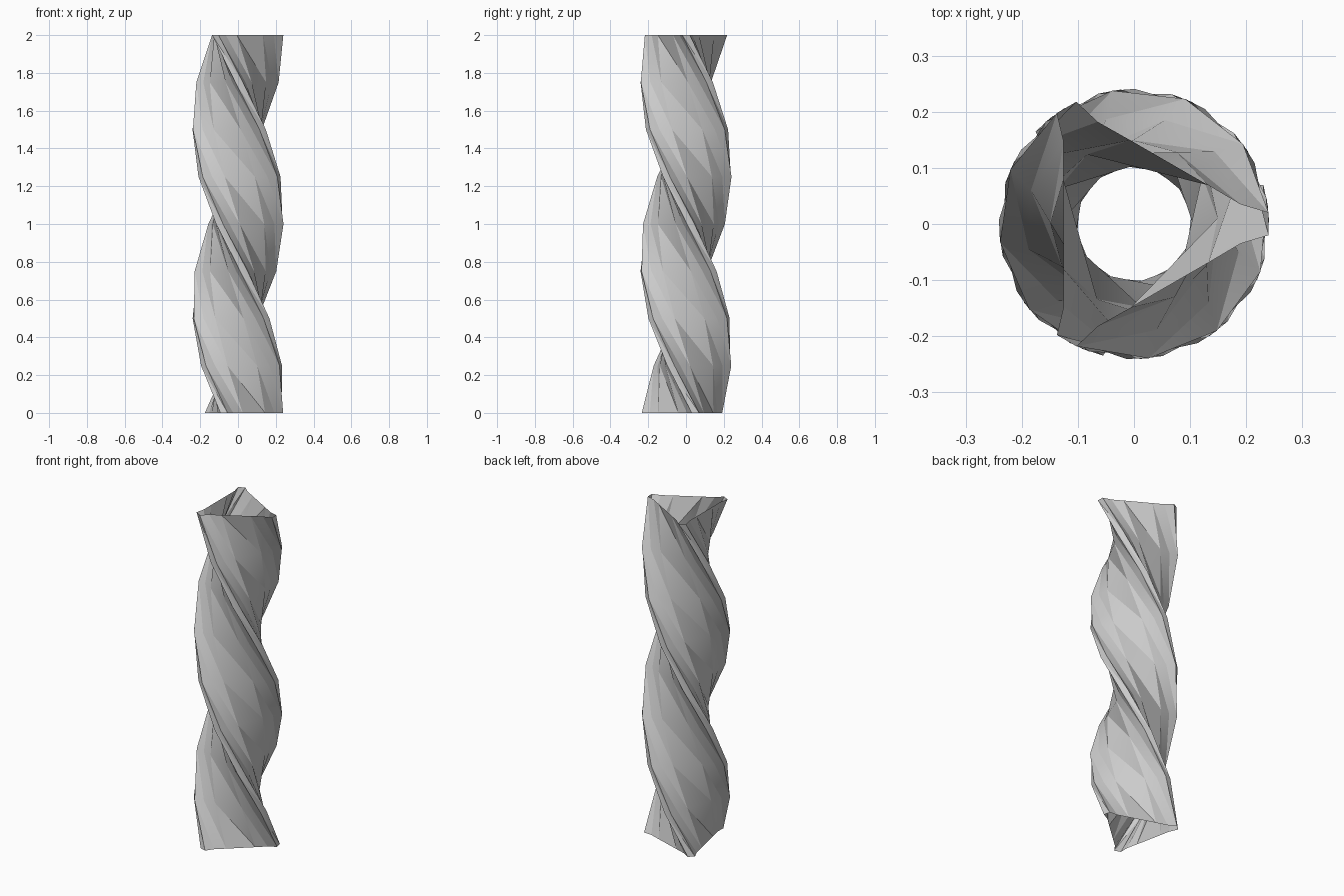
import bpy, bmesh, math
from mathutils import Vector, Matrix

if "Cube" in bpy.data.objects:
    bpy.data.objects.remove(bpy.data.objects["Cube"])

HEIGHT = 2.0
SEGMENTS = 8
TWIST = math.radians(-252)      # clockwise going up
START = math.radians(252)       # a corner faces +x at the top

# One third of the section: narrow blunt corner plus the flat side after it
corner = [Vector((0.19, -0.035, 0)), Vector((0.24, -0.02, 0)),
          Vector((0.24, 0.02, 0)), Vector((0.19, 0.035, 0))]
to_side = Matrix.Rotation(math.radians(60), 3, 'Z')
side = [to_side @ Vector((0.126, t, 0)) for t in (-0.08, 0.08)]

section = []
for k in range(3):
    turn = Matrix.Rotation(math.radians(120 * k), 3, 'Z')
    section += [turn @ p for p in corner + side]

# Stack twisted rings into an open-ended shell
bm = bmesh.new()
rings = []
for s in range(SEGMENTS + 1):
    f = s / SEGMENTS
    turn = Matrix.Rotation(START + TWIST * f, 3, 'Z')
    rings.append([bm.verts.new(turn @ p + Vector((0, 0, HEIGHT * f))) for p in section])

n = len(section)
for low, high in zip(rings, rings[1:]):
    for i in range(n):
        j = (i + 1) % n
        bm.faces.new((low[i], low[j], high[i]))
        bm.faces.new((low[j], high[j], high[i]))

mesh = bpy.data.meshes.new("twisted_column")
bm.to_mesh(mesh)
bm.free()
column = bpy.data.objects.new("twisted_column", mesh)
bpy.context.collection.objects.link(column)

# Soft sides, crisp ridges
bpy.context.view_layer.objects.active = column
column.select_set(True)
bpy.ops.object.shade_smooth_by_angle(angle=math.radians(30))
